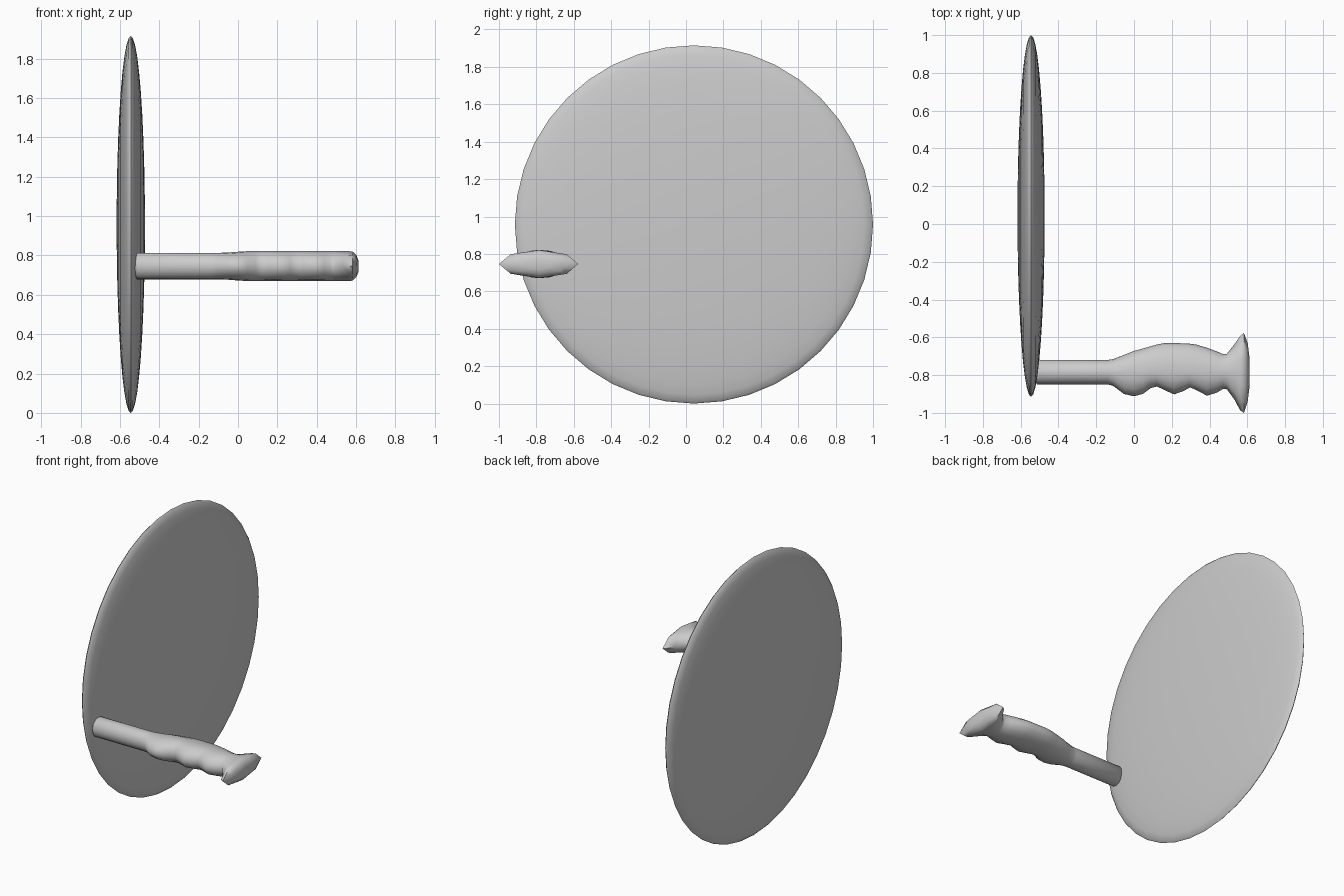
import bpy, bmesh
from math import sin, cos, pi, radians

if "Cube" in bpy.data.objects:
    bpy.data.objects.remove(bpy.data.objects["Cube"])

def finish(name, bm, angle):
    bmesh.ops.recalc_face_normals(bm, faces=bm.faces)
    me = bpy.data.meshes.new(name)
    bm.to_mesh(me)
    bm.free()
    ob = bpy.data.objects.new(name, me)
    bpy.context.collection.objects.link(ob)
    bpy.ops.object.select_all(action='DESELECT')
    ob.select_set(True)
    bpy.context.view_layer.objects.active = ob
    bpy.ops.object.shade_smooth_by_angle(angle=radians(angle))
    return ob

# Disc: 40-sided sphere flattened along x
bm = bmesh.new()
bmesh.ops.create_uvsphere(bm, u_segments=40, v_segments=20, radius=1)
for v in bm.verts:
    x, y, z = v.co
    v.co = (-0.545 + z * 0.072, 0.0425 + y * 0.9575, 0.9575 + x * 0.9575)
finish("disc", bm, 60)

# Handle stations: x, +y reach, -y reach, half height
AXIS_Y, AXIS_Z, SIDES = -0.785, 0.746, 16
stations = [
    (-0.525, .050, .050, .053), (-0.512, .065, .064, .067),
    (-0.14, .065, .064, .067), (-0.11, .070, .072, .067),
    (-0.053, .092, .115, .069), (0.0, .113, .127, .073),
    (0.048, .126, .114, .076), (0.09, .138, .083, .076),
    (0.122, .147, .075, .076), (0.159, .154, .093, .076),
    (0.212, .155, .117, .076), (0.265, .153, .098, .076),
    (0.296, .151, .080, .076), (0.328, .147, .093, .076),
    (0.386, .130, .124, .076), (0.439, .110, .108, .076),
    (0.471, .097, .088, .076), (0.492, .098, .090, .076),
    (0.534, .152, .148, .076), (0.561, .192, .200, .076),
    (0.582, .208, .215, .074), (0.602, .155, .155, .055),
    (0.612, .075, .075, .030),
]
bm = bmesh.new()
rings = []
for x, up, low, h in stations:
    ring = []
    for i in range(SIDES):
        a = 2 * pi * i / SIDES
        c, s = cos(a), sin(a)
        if x > 0.53 and i % 2:          # the flared butt is eight-sided
            c, s = c * cos(pi / 8), s * cos(pi / 8)
        ring.append(bm.verts.new((x, AXIS_Y + c * (up if c > 0 else low), AXIS_Z + s * h)))
    rings.append(ring)
for r0, r1 in zip(rings, rings[1:]):
    for i in range(SIDES):
        j = (i + 1) % SIDES
        bm.faces.new((r0[i], r0[j], r1[j], r1[i]))
bm.faces.new(rings[0])
bm.faces.new(rings[-1])
finish("handle", bm, 50)
